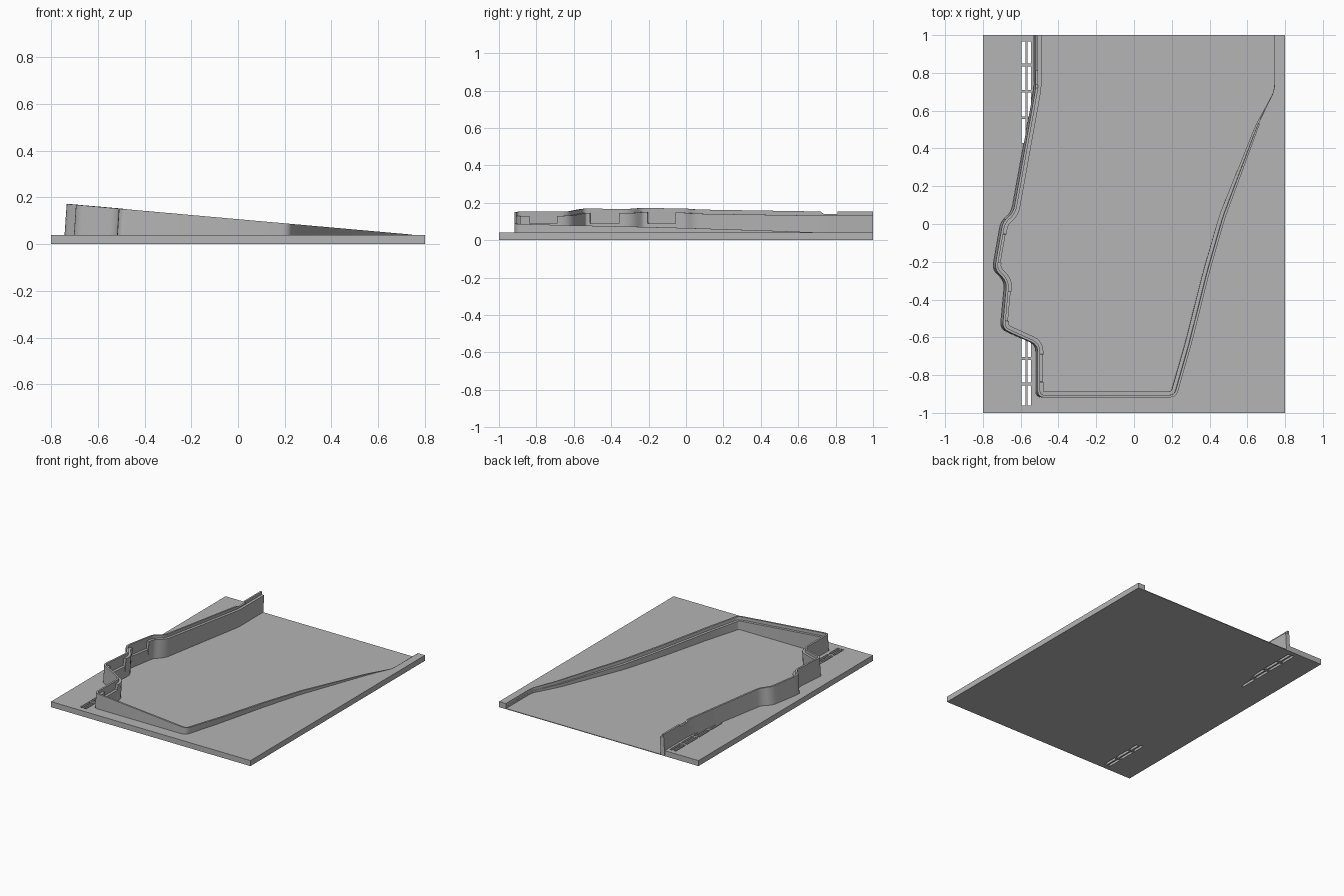
import bpy, bmesh
from mathutils import Vector

cube = bpy.data.objects.get("Cube")
if cube:
    bpy.data.objects.remove(cube, do_unlink=True)

PLATE, FLOOR, SLOPE = 0.04, 0.005, 0.088
LIP, STEP = 0.013, 0.022

grey = bpy.data.materials.new("mid_grey")
grey.use_nodes = True
grey.diffuse_color = (0.46, 0.46, 0.46, 1)
grey.node_tree.nodes["Principled BSDF"].inputs["Base Color"].default_value = grey.diffuse_color


def finish(name, bm):
    bmesh.ops.recalc_face_normals(bm, faces=bm.faces)
    mesh = bpy.data.meshes.new(name)
    bm.to_mesh(mesh)
    bm.free()
    mesh.materials.append(grey)
    ob = bpy.data.objects.new(name, mesh)
    bpy.context.collection.objects.link(ob)
    return ob


def select(ob):
    bpy.ops.object.select_all(action='DESELECT')
    ob.select_set(True)
    bpy.context.view_layer.objects.active = ob


def prism(bm, outline, z0, z1):
    face = bm.faces.new([bm.verts.new((x, y, z0)) for x, y in outline])
    out = bmesh.ops.extrude_face_region(bm, geom=[face])
    # keep a closed bottom
    top = [v for v in out["geom"] if isinstance(v, bmesh.types.BMVert)]
    bmesh.ops.translate(bm, verts=top, vec=(0, 0, z1 - z0))
    if not face.is_valid:
        bm.faces.new([v for v in bm.verts if abs(v.co.z - z0) < 1e-6])


def rounded(points, radius=0.035, steps=4):
    pts = [Vector(p) for p in points]
    out = [pts[0]]
    for a, b, c in zip(pts, pts[1:], pts[2:]):
        p = b + (a - b).normalized() * radius
        q = b + (c - b).normalized() * radius
        for i in range(steps + 1):
            t = i / steps
            out.append(p * (1 - t) ** 2 + b * 2 * t * (1 - t) + q * t * t)
    return out + [pts[-1]]


def split_at(path, levels):
    """Add close pairs of points where the high wall crosses given y levels."""
    out = [path[0]]
    for a, b in zip(path, path[1:]):
        if a.x < -0.45 and b.x < -0.45 and b.y < a.y - 0.02:
            for y in sorted(levels, reverse=True):
                if b.y + 0.002 < y < a.y - 0.002:
                    for yy in (y + 0.0005, y - 0.0005):
                        out.append(a.lerp(b, (a.y - yy) / (a.y - b.y)))
        out.append(b)
    return out


# Outline of the rim, from the back of the high side round to the back of the low side
RIM = [(-0.53, 1), (-0.53, 0.72), (-0.65, 0.06), (-0.705, 0.015), (-0.75, -0.24),
       (-0.685, -0.305), (-0.708, -0.555), (-0.52, -0.64), (-0.52, -0.918),
       (0.22, -0.918), (0.30, -0.64), (0.395, -0.265), (0.48, 0.03),
       (0.665, 0.53), (0.745, 0.71), (0.745, 1)]
POCKETS = [(-0.835, -0.69), (-0.51, -0.355), (-0.2, -0.05)]
NOTCH = (0.73, 0.81)
outline = rounded(RIM)
path = split_at(outline, [y for span in POCKETS + [NOTCH] for y in span])


# Rim: stepped section swept along the outline, leaning with the slope
def section(i):
    p = path[i]
    d1 = (p - path[i - 1]).normalized() if i else (path[1] - p).normalized()
    d2 = (path[i + 1] - p).normalized() if i < len(path) - 1 else d1
    n1, n2 = Vector((-d1.y, d1.x)), Vector((-d2.y, d2.x))
    inward = (n1 + n2) / (1 + n1.dot(n2))
    wide = 0.032
    if p.x > 0.3:
        wide = max(0.002, min(wide, (0.745 - p.x) * 0.2))
    lip = min(LIP, wide * 0.5)
    top = PLATE + SLOPE * (0.757 - p.x)
    ledge = max(top - STEP, FLOOR + 0.002)
    if p.x < -0.45:
        if any(a < p.y < b for a, b in POCKETS):
            ledge = 0.09
        if NOTCH[0] < p.y < NOTCH[1]:
            top -= 0.014
    ring = []
    for off, z in ((0, 0), (0, top), (lip, top), (lip, ledge), (wide, ledge), (wide, 0)):
        q = p + inward * off
        ring.append((q.x + SLOPE * max(0, z - PLATE), q.y, z))
    return ring


bm = bmesh.new()
rings = [[bm.verts.new(co) for co in section(i)] for i in range(len(path))]
for a, b in zip(rings, rings[1:]):
    for k in range(len(a)):
        m = (k + 1) % len(a)
        bm.faces.new((a[k], a[m], b[m], b[k]))
bm.faces.new(rings[0])
bm.faces.new(rings[-1][::-1])
rim = finish("stepped_rim", bm)
select(rim)
bpy.ops.object.shade_smooth_by_angle(angle=0.5)

# Thin recessed floor inside the rim, open at the back
bm = bmesh.new()
prism(bm, outline, 0, FLOOR)
finish("recessed_floor", bm)

# Thick base plate around the rim
bm = bmesh.new()
corners = [Vector(c) for c in ((0.8, 1), (0.8, -1), (-0.8, -1), (-0.8, 1))]
prism(bm, outline + corners, 0, PLATE)
plate = finish("base_plate", bm)

# Two columns of through slots beside the high wall
bm = bmesh.new()
ROWS = [(0.85, 0.965), (0.71, 0.835), (0.57, 0.695), (0.43, 0.555),
        (-0.705, -0.6), (-0.84, -0.72), (-0.96, -0.855)]
for x in (-0.585, -0.555):
    for y0, y1 in ROWS:
        box = bmesh.ops.create_cube(bm, size=1)["verts"]
        bmesh.ops.scale(bm, verts=box, vec=(0.019, y1 - y0, 0.2))
        bmesh.ops.translate(bm, verts=box, vec=(x, (y0 + y1) / 2, 0))
cutter = finish("slot_cutter", bm)
cutter.hide_render = True
select(plate)
cut = plate.modifiers.new("slots", 'BOOLEAN')
cut.operation = 'DIFFERENCE'
cut.solver = 'EXACT'
cut.object = cutter
bpy.ops.object.modifier_apply(modifier=cut.name)
bpy.data.objects.remove(cutter, do_unlink=True)
